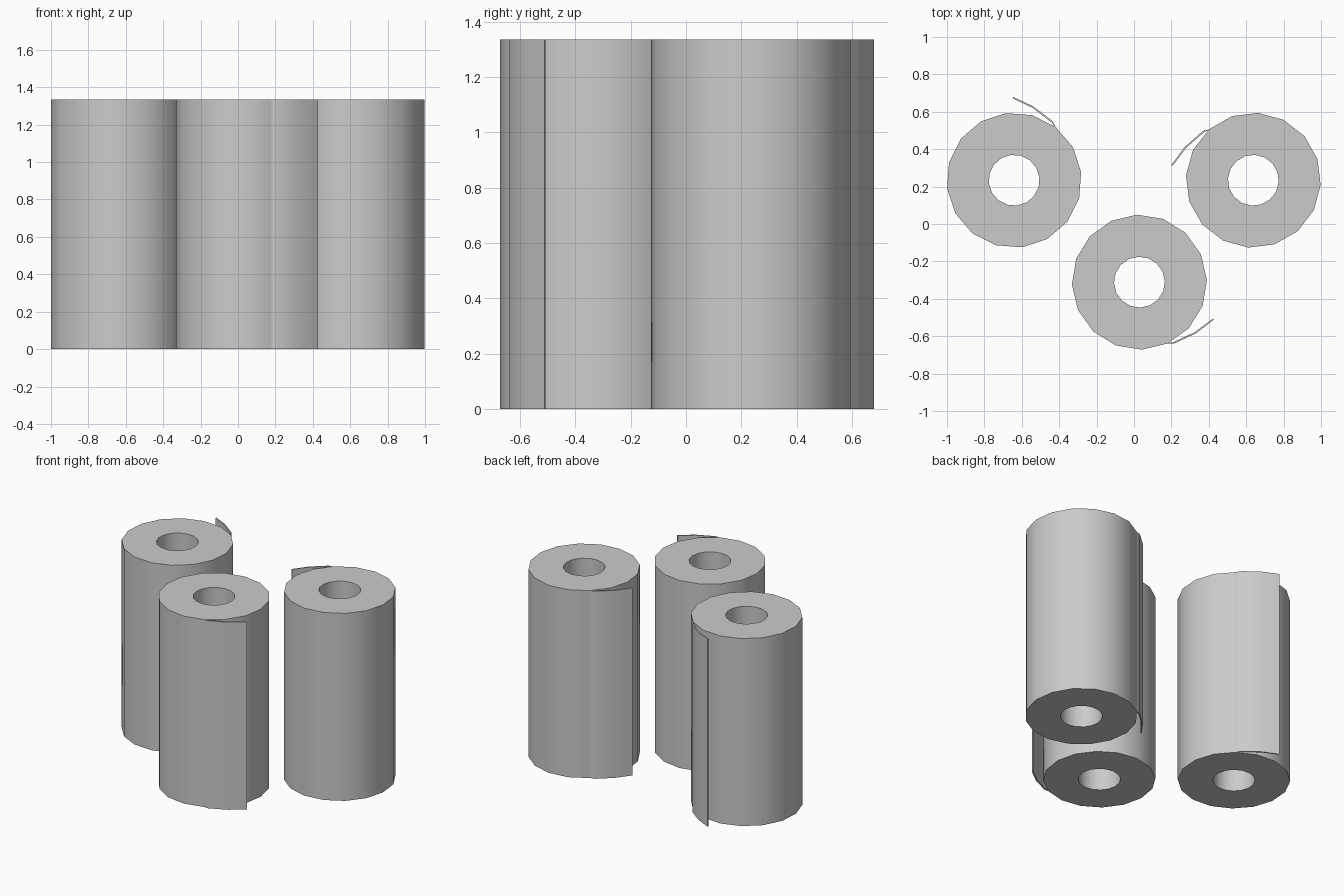
import bpy, bmesh
from math import sin, cos, radians, pi

if "Cube" in bpy.data.objects:
    bpy.data.objects.remove(bpy.data.objects["Cube"])

HEIGHT, R_OUT, R_IN, SIDES = 1.335, 0.361, 0.136, 16


def polar(r, a):
    return (r * cos(a), r * sin(a))


def make_object(name, bm, centre, turn):
    bmesh.ops.recalc_face_normals(bm, faces=bm.faces[:])
    mesh = bpy.data.meshes.new(name)
    bm.to_mesh(mesh)
    bm.free()
    ob = bpy.data.objects.new(name, mesh)
    ob.location = (*centre, 0)
    ob.rotation_euler.z = turn
    bpy.context.collection.objects.link(ob)
    bpy.ops.object.select_all(action='DESELECT')
    ob.select_set(True)
    bpy.context.view_layer.objects.active = ob
    bpy.ops.object.shade_smooth_by_angle(angle=radians(30))
    return ob


def add_roll(centre, turn, tag):
    # Hollow roll: rectangular section swept round the axis
    bm = bmesh.new()
    section = [(R_OUT, 0), (R_OUT, HEIGHT), (R_IN, HEIGHT), (R_IN, 0)]
    rings = [[bm.verts.new((*polar(r, 2 * pi * i / SIDES), z)) for r, z in section]
             for i in range(SIDES)]
    for i in range(SIDES):
        a, b = rings[i], rings[(i + 1) % SIDES]
        for j in range(4):
            k = (j + 1) % 4
            bm.faces.new((a[j], b[j], b[k], a[k]))
    make_object("paper_roll_" + tag, bm, centre, turn)

    # Loose end of the sheet peeling away from the roll
    bm = bmesh.new()
    path = [(0.360, 0), (0.377, 5), (0.408, 23.5), (0.446, 38.8)]
    thick = [0.002, 0.009, 0.009, 0.009]
    rows = []
    for (r, deg), t in zip(path, thick):
        a = radians(deg)
        rows.append([bm.verts.new((*polar(rr, a), z))
                     for rr, z in ((r, 0), (r, HEIGHT), (r - t, HEIGHT), (r - t, 0))])
    for a, b in zip(rows, rows[1:]):
        for j in range(4):
            k = (j + 1) % 4
            bm.faces.new((a[j], b[j], b[k], a[k]))
    bm.faces.new(rows[0])
    bm.faces.new(rows[-1])
    make_object("loose_sheet_" + tag, bm, centre, turn)


# Three rolls, each turned so its loose end points a different way
add_roll((-0.641, 0.234), radians(52), "left")
add_roll((0.638, 0.234), radians(130.8), "right")
add_roll((0.029, -0.311), radians(-65.5), "front")
